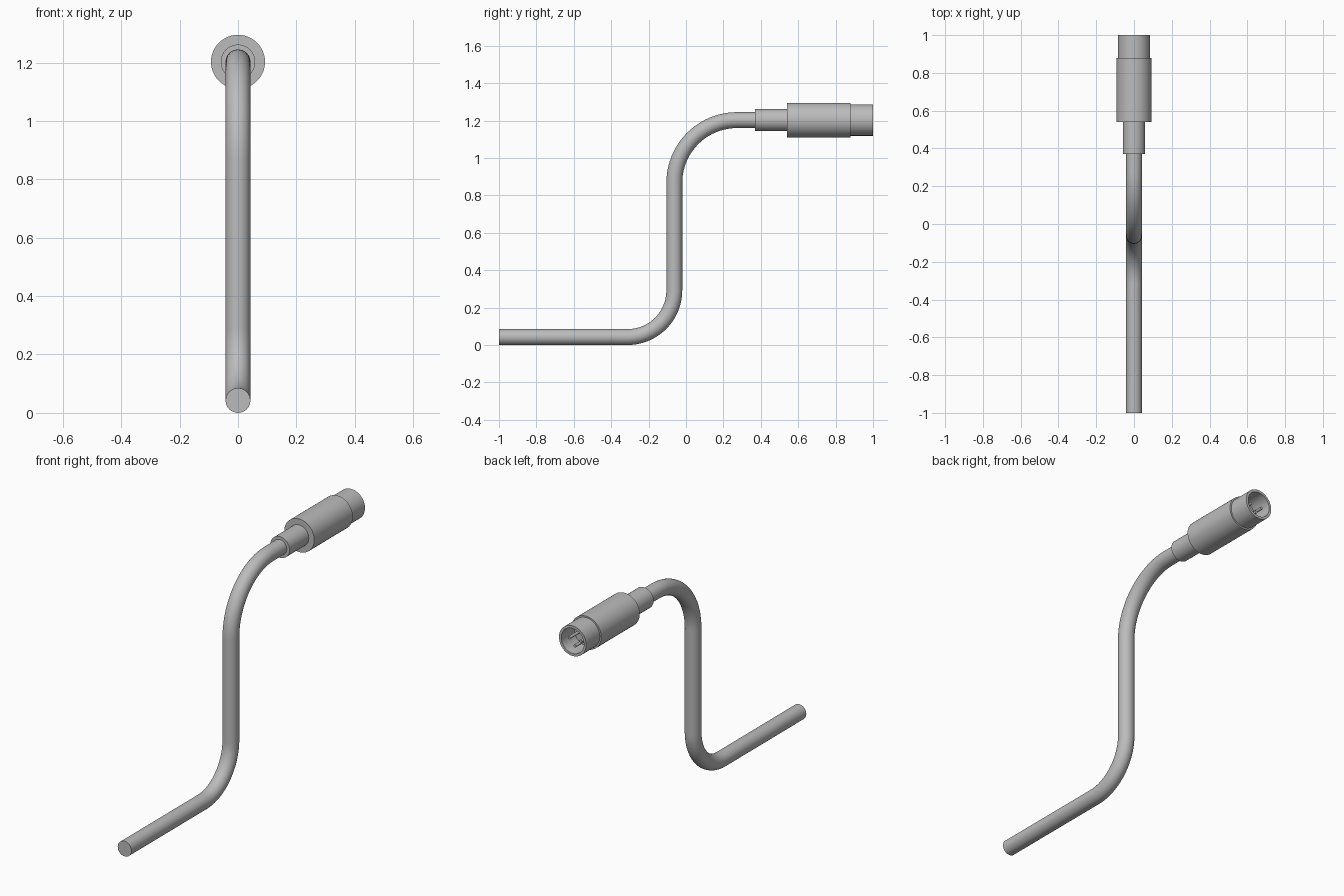
import bpy
import bmesh
from math import pi, sin, cos, radians
from mathutils import Matrix, Vector

cube = bpy.data.objects.get("Cube")
if cube:
    bpy.data.objects.remove(cube, do_unlink=True)

AXIS_Z = 1.2025      # height of the plug axis
CABLE_R = 0.0425

grey = bpy.data.materials.new("plain_grey")
grey.use_nodes = True
colour = (0.5, 0.5, 0.5, 1)
grey.diffuse_color = colour
grey.node_tree.nodes["Principled BSDF"].inputs["Base Color"].default_value = colour


def finish(name, bm):
    bmesh.ops.recalc_face_normals(bm, faces=bm.faces)
    mesh = bpy.data.meshes.new(name)
    bm.to_mesh(mesh)
    bm.free()
    mesh.materials.append(grey)
    obj = bpy.data.objects.new(name, mesh)
    bpy.context.collection.objects.link(obj)
    bpy.ops.object.select_all(action="DESELECT")
    obj.select_set(True)
    bpy.context.view_layer.objects.active = obj
    bpy.ops.object.shade_smooth_by_angle(angle=radians(35))
    return obj


def rod(name, y0, y1, radius, x=0, z=AXIS_Z, sides=48):
    """Capped cylinder along y."""
    bm = bmesh.new()
    place = Matrix.Translation((x, (y0 + y1) / 2, z)) @ Matrix.Rotation(pi / 2, 4, "X")
    bmesh.ops.create_cone(bm, cap_ends=True, segments=sides, radius1=radius,
                          radius2=radius, depth=y1 - y0, matrix=place)
    return finish(name, bm)


def lathe(name, profile, sides=48):
    """Spin (radius, y) points around the plug axis."""
    bm = bmesh.new()
    verts = [bm.verts.new((r, y, AXIS_Z)) for r, y in profile]
    edges = [bm.edges.new(pair) for pair in zip(verts, verts[1:])]
    bmesh.ops.spin(bm, geom=verts + edges, cent=(0, 0, AXIS_Z), axis=(0, 1, 0),
                   angle=2 * pi, steps=sides, use_duplicate=False)
    bmesh.ops.remove_doubles(bm, verts=bm.verts, dist=1e-4)
    return finish(name, bm)


def arc(cy, cz, radius, start, end, steps=20):
    """Points of a bend with the tangent angle at each point."""
    for i in range(steps + 1):
        a = start + (end - start) * i / steps
        yield cy + radius * cos(a), cz + radius * sin(a), a


# Cable: straight run, bend up, riser, bend back to level
riser_y, low_r, high_r = -0.0625, 0.25, 0.335
stations = [(-1, CABLE_R, -pi / 2)]
stations += arc(riser_y - low_r, CABLE_R + low_r, low_r, -pi / 2, 0)
stations += arc(riser_y + high_r, AXIS_Z - high_r, high_r, pi, pi / 2)
stations.append((0.4, AXIS_Z, pi / 2))

bm = bmesh.new()
rings, sides = [], 32
for y, z, a in stations:
    outward = Vector((0, cos(a), sin(a)))
    if a > pi / 4:
        outward.negate()
    ring = []
    for k in range(sides):
        t = 2 * pi * k / sides
        ring.append(bm.verts.new(Vector((0, y, z)) + CABLE_R *
                                 (outward * cos(t) + Vector((sin(t), 0, 0)))))
    rings.append(ring)
for a, b in zip(rings, rings[1:]):
    for k in range(sides):
        n = (k + 1) % sides
        bm.faces.new((a[k], a[n], b[n], b[k]))
bm.faces.new(rings[0])
bm.faces.new(rings[-1])
finish("cable", bm)

# Plug: strain relief, grip and hollow metal shell
rod("strain_relief", 0.37, 0.55, 0.059)
rod("grip", 0.54, 0.88, 0.0925)
lathe("shell", [(0, 0.87), (0.084, 0.87), (0.084, 1), (0.07, 1), (0.07, 0.885), (0, 0.885)])

# Three contact pins inside the shell
for name, angle in (("pin_right", 180), ("pin_bottom", 270), ("pin_left", 0)):
    t = radians(angle)
    rod(name, 0.88, 0.98, 0.008, 0.036 * cos(t), AXIS_Z + 0.036 * sin(t), 16)
